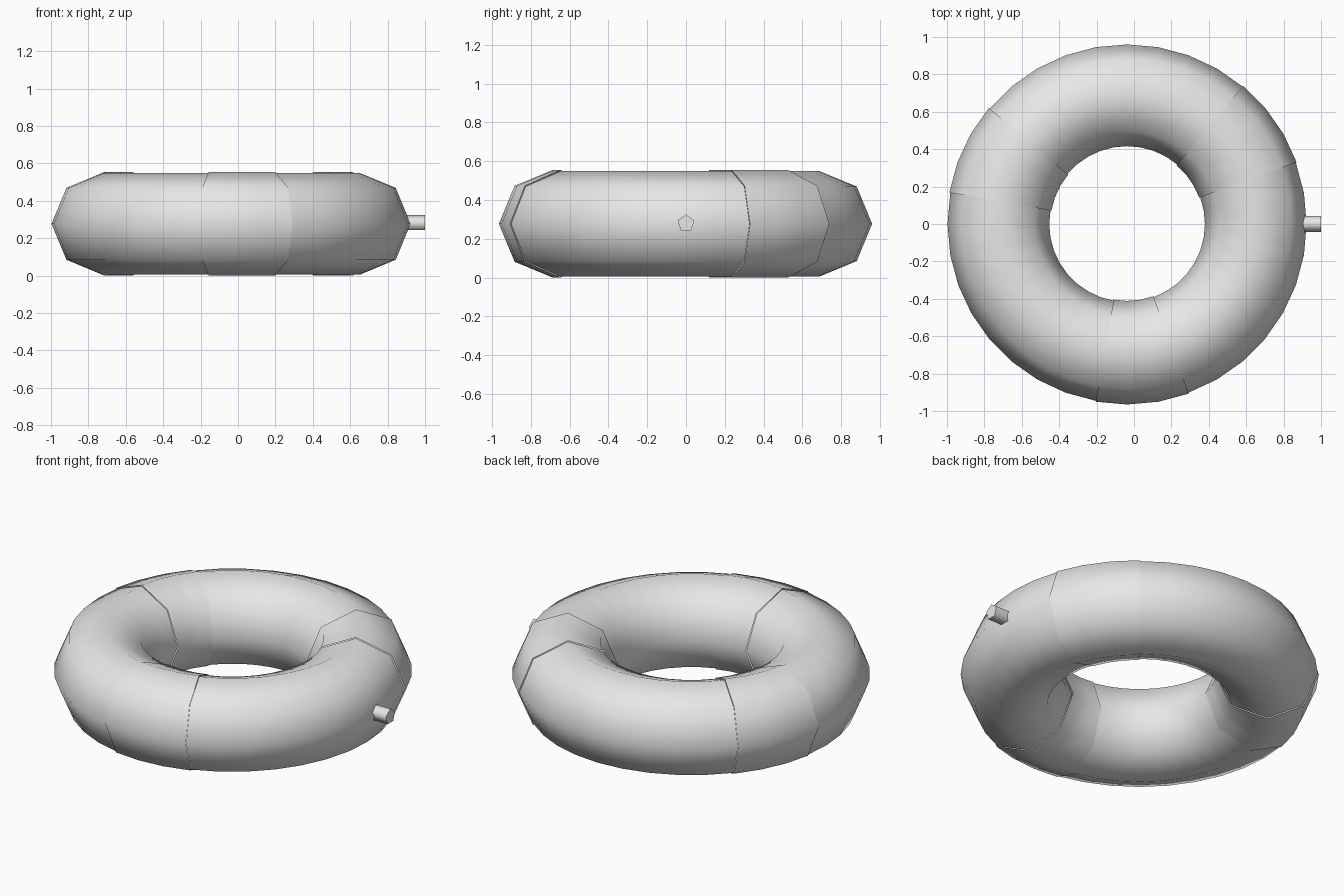
import bpy, bmesh
from math import sin, cos, radians, pi
from mathutils import Matrix

cube = bpy.data.objects.get("Cube")
if cube:
    bpy.data.objects.remove(cube, do_unlink=True)

CENTRE_X, CENTRE_Z = -0.037, 0.277
MAJOR = 0.688
SIDES = 8

grey = bpy.data.materials.new("light grey")
grey.use_nodes = True
colour = (0.8, 0.8, 0.8, 1)
grey.diffuse_color = colour
grey.node_tree.nodes["Principled BSDF"].inputs["Base Color"].default_value = colour


def finish(name, bm):
    mesh = bpy.data.meshes.new(name)
    bmesh.ops.recalc_face_normals(bm, faces=bm.faces)
    for face in bm.faces:
        face.smooth = True
    bm.to_mesh(mesh)
    bm.free()
    mesh.materials.append(grey)
    obj = bpy.data.objects.new(name, mesh)
    bpy.context.collection.objects.link(obj)
    return obj


def tube_arc(name, start, sweep, steps, radius):
    """Open-ended octagonal tube bent around the ring's axis."""
    bm = bmesh.new()
    rings = []
    for i in range(steps + 1):
        a = radians(start + sweep * i / steps)
        ring = []
        for j in range(SIDES):
            t = 2 * pi * j / SIDES
            r = MAJOR + radius * cos(t)
            ring.append(bm.verts.new((CENTRE_X + r * cos(a), r * sin(a),
                                      CENTRE_Z + radius * sin(t))))
        rings.append(ring)
    for a, b in zip(rings, rings[1:]):
        for j in range(SIDES):
            k = (j + 1) % SIDES
            bm.faces.new((a[j], b[j], b[k], a[k]))
    # Point the open tube's faces away from its core circle
    obj = finish(name, bm)
    mesh = obj.data
    face = mesh.polygons[0]
    p = face.center
    reach = ((p.x - CENTRE_X) ** 2 + p.y ** 2) ** 0.5
    core = p.copy()
    core.x = CENTRE_X + (p.x - CENTRE_X) * MAJOR / reach
    core.y = p.y * MAJOR / reach
    core.z = CENTRE_Z
    if face.normal.dot(p - core) < 0:
        mesh.flip_normals()


# Three long ring sections alternating with three slightly fatter bands
for n, place in enumerate(("right", "back", "left")):
    turn = 120 * n
    tube_arc("ring_section_" + place, 290 + turn, 90, 9, 0.272)
    tube_arc("ring_band_" + place, 20 + turn, 30, 3, 0.277)

# Five-sided inflation valve on the left flank
bm = bmesh.new()
bmesh.ops.create_cone(bm, cap_ends=True, segments=5, radius1=0.045,
                      radius2=0.045, depth=0.1)
bmesh.ops.rotate(bm, verts=bm.verts, matrix=Matrix.Rotation(pi / 2, 3, "Y"))
top = max(bm.verts, key=lambda v: abs(v.co.z))
if top.co.z < 0:
    bmesh.ops.rotate(bm, verts=bm.verts, matrix=Matrix.Rotation(pi, 3, "X"))
# Turn one corner straight up
lead = max(bm.verts, key=lambda v: v.co.z)
from math import atan2
bmesh.ops.rotate(bm, verts=bm.verts,
                 matrix=Matrix.Rotation(atan2(lead.co.y, lead.co.z), 3, "X"))
bmesh.ops.translate(bm, verts=bm.verts, vec=(0.95, 0, CENTRE_Z + 0.003))
valve = finish("valve", bm)
bpy.context.view_layer.objects.active = valve
valve.select_set(True)
bpy.ops.object.shade_smooth_by_angle(angle=radians(75))
